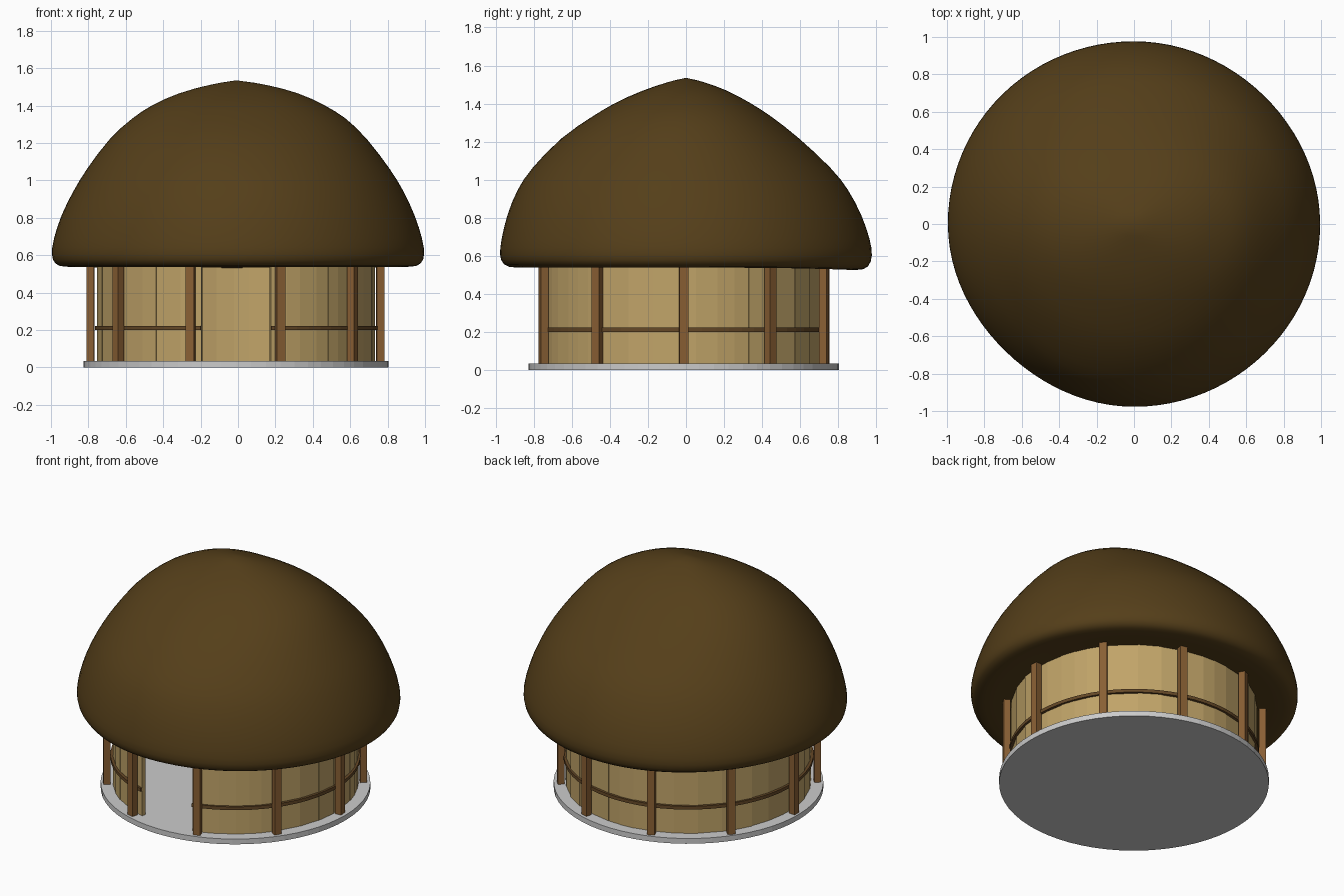
import bpy, bmesh, math, random
from mathutils import Matrix, Vector

if "Cube" in bpy.data.objects:
    bpy.data.objects.remove(bpy.data.objects["Cube"])

random.seed(4)
CX, CY = -0.01, -0.012          # centre of floor, wall and posts


def material(name, rgb):
    m = bpy.data.materials.new(name)
    m.diffuse_color = (*rgb, 1)
    m.use_nodes = True
    m.node_tree.nodes["Principled BSDF"].inputs["Base Color"].default_value = m.diffuse_color
    return m


THATCH = material("thatch", (0.09, 0.049, 0.010))
CANE = material("cane", (0.53, 0.37, 0.14))
WOOD = material("wood", (0.25, 0.115, 0.034))
DARK_WOOD = material("dark_wood", (0.13, 0.065, 0.02))


def finish(name, bm, mat=None):
    bmesh.ops.recalc_face_normals(bm, faces=bm.faces)
    me = bpy.data.meshes.new(name)
    bm.to_mesh(me)
    bm.free()
    ob = bpy.data.objects.new(name, me)
    bpy.context.collection.objects.link(ob)
    if mat:
        me.materials.append(mat)
    return ob


def arc_block(bm, angles, r0, r1, z0, z1):
    """Closed curved bar of rectangular section along the given angles."""
    rings = []
    for a in angles:
        rings.append([bm.verts.new((CX + r * math.cos(a), CY + r * math.sin(a), z))
                      for r, z in ((r0, z0), (r1, z0), (r1, z1), (r0, z1))])
    for p, q in zip(rings, rings[1:]):
        for k in range(4):
            bm.faces.new((p[k], p[(k + 1) % 4], q[(k + 1) % 4], q[k]))
    bm.faces.new(rings[0])
    bm.faces.new(rings[-1][::-1])


# Floor slab
bm = bmesh.new()
bmesh.ops.create_cone(bm, cap_ends=True, segments=64, radius1=0.815, radius2=0.815,
                      depth=0.035, matrix=Matrix.Translation((CX, CY, 0.0175)))
finish("floor", bm)

# Wall of vertical planks with a doorway at the front
GAP = math.radians(14.5)
start, end = -math.pi / 2 + GAP, 1.5 * math.pi - GAP
widths = [random.uniform(0.6, 1.4) for _ in range(38)]
bm = bmesh.new()
a = start
for w in widths:
    b = a + w * (end - start) / sum(widths)
    off = random.uniform(-0.003, 0.003)
    arc_block(bm, (a, b), 0.715 + off, 0.742 + off, 0.03, 0.58)
    a = b
finish("plank_wall", bm, CANE)

# Horizontal rail round the wall
bm = bmesh.new()
arc_block(bm, [start + (end - start) * i / 60 for i in range(61)], 0.735, 0.756, 0.2, 0.222)
finish("wall_rail", bm, DARK_WOOD)

# Ten posts outside the wall
bm = bmesh.new()
for i in range(10):
    t = math.radians(36 * i)
    m = (Matrix.Translation((CX - 0.004 + 0.775 * math.cos(t), CY + 0.775 * math.sin(t), 0.305))
         @ Matrix.Rotation(t + random.uniform(-0.12, 0.12), 4, 'Z')
         @ Matrix.Diagonal((0.042, 0.046, 0.55, 1)))
    bmesh.ops.create_cube(bm, size=1, matrix=m)
finish("posts", bm, WOOD)

# Thatched roof: rows of height and radius to the right, back, left and front
ROWS = [
    (1.515, .14, .09, .14, .09),
    (1.47, .33, .22, .32, .23),
    (1.40, .47, .345, .47, .385),
    (1.34, .575, .44, .56, .48),
    (1.23, .69, .585, .69, .655),
    (1.05, .825, .78, .82, .825),
    (0.95, .885, .855, .88, .89),
    (0.815, .95, .928, .95, .945),
    (0.68, .992, .972, .992, .975),
    (0.60, 1.003, .985, 1.003, .985),
    (0.55, .985, .965, .985, .965),
    (0.532, .93, .91, .93, .91),
    (0.548, .74, .74, .74, .74),
]
DIAG = (-0.01, 0.002, -0.02, -0.003)   # dents on the four diagonals
SEG = 48
bm = bmesh.new()
rings = []
for z, right, back, left, front in ROWS:
    ring = []
    for i in range(SEG):
        t = 2 * math.pi * i / SEG
        c, s = math.cos(t), math.sin(t)
        r = (right if c > 0 else left) * c * c + (back if s > 0 else front) * s * s
        r *= 1 + DIAG[int(i * 4 / SEG)] * math.sin(2 * t) ** 2
        dip = 0.013 * max(s, 0) ** 3 if z < 0.6 else 0
        ring.append(bm.verts.new((r * c, r * s, z - dip)))
    rings.append(ring)
for p, q in zip(rings, rings[1:]):
    for i in range(SEG):
        j = (i + 1) % SEG
        bm.faces.new((p[i], q[i], q[j], p[j]))
for ring, z in ((rings[0], 1.537), (rings[-1], 0.55)):
    tip = bm.verts.new((-0.01, 0, z))
    for i in range(SEG):
        bm.faces.new((tip, ring[i], ring[(i + 1) % SEG]))
for f in bm.faces:
    f.smooth = True
roof = finish("thatched_roof", bm, THATCH)
roof.modifiers.new("smooth", 'SUBSURF').levels = 1
roof.modifiers["smooth"].render_levels = 1
